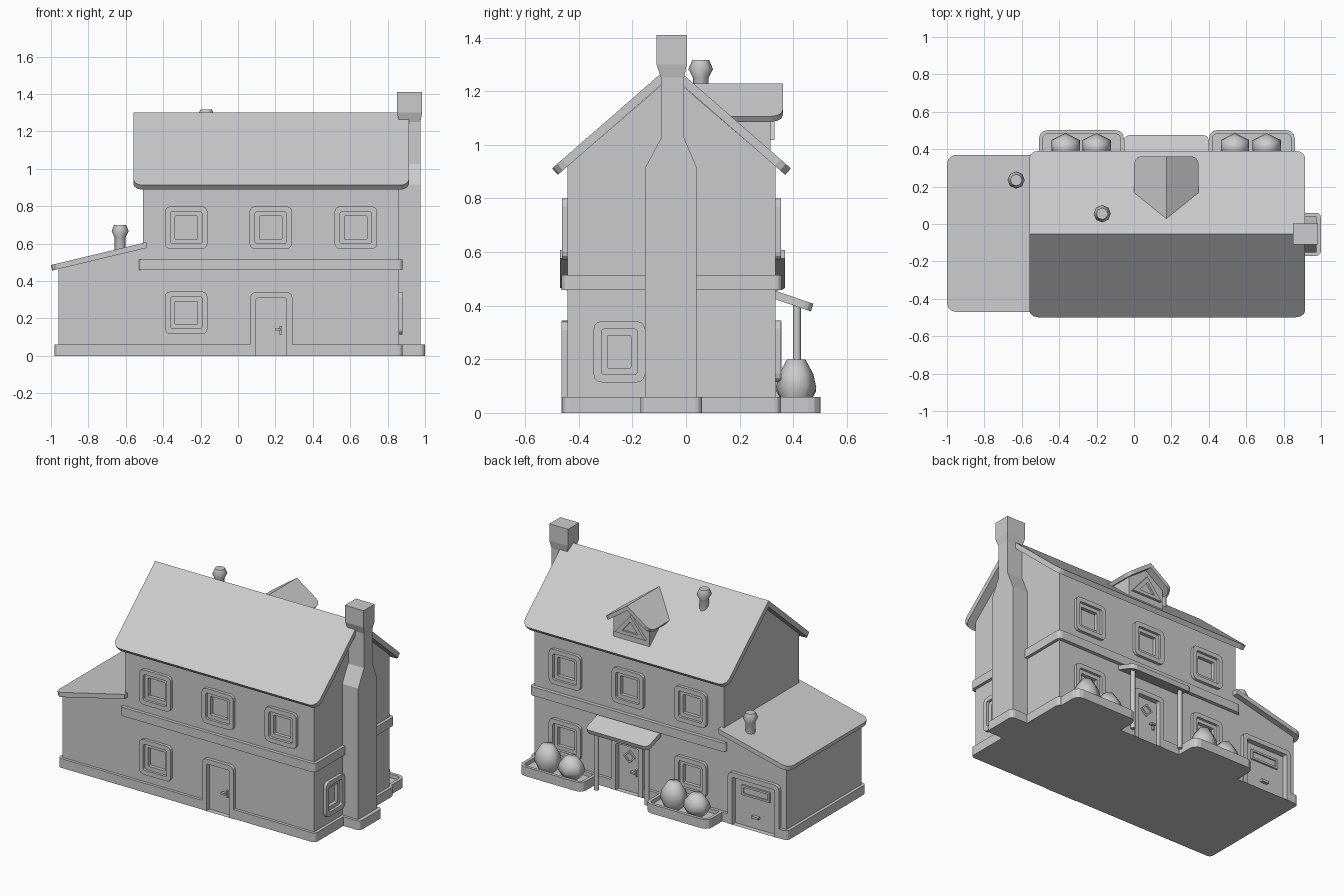
import bpy, bmesh, math
from mathutils import Vector, Matrix

if "Cube" in bpy.data.objects:
    bpy.data.objects.remove(bpy.data.objects["Cube"])

X, Y, Z = Vector((1, 0, 0)), Vector((0, 1, 0)), Vector((0, 0, 1))
I = Matrix.Identity(4)


def loft(name, loops, M=I, smooth=None):
    """Closed solid skinned through loops that share one point count."""
    bm = bmesh.new()
    rows = [[bm.verts.new(M @ Vector(p)) for p in l] for l in loops]
    n = len(rows[0])
    for a, b in zip(rows, rows[1:]):
        for i in range(n):
            bm.faces.new((a[i], a[(i + 1) % n], b[(i + 1) % n], b[i]))
    bm.faces.new(rows[0])
    bm.faces.new(rows[-1])
    bmesh.ops.recalc_face_normals(bm, faces=bm.faces)
    me = bpy.data.meshes.new(name)
    bm.to_mesh(me)
    bm.free()
    ob = bpy.data.objects.new(name, me)
    bpy.context.collection.objects.link(ob)
    if smooth:
        bpy.ops.object.select_all(action='DESELECT')
        ob.select_set(True)
        bpy.context.view_layer.objects.active = ob
        bpy.ops.object.shade_smooth_by_angle(angle=math.radians(smooth))
    return ob


def rr(x0, x1, y0, y1, r, d, flat_bottom=False):
    """Rounded rectangle loop at depth d."""
    pts = [(x0, y0, d), (x1, y0, d)] if flat_bottom else []
    corners = [(x0 + r, y0 + r, 180), (x1 - r, y0 + r, 270), (x1 - r, y1 - r, 0), (x0 + r, y1 - r, 90)]
    for cx, cy, a in corners[2 if flat_bottom else 0:]:
        for k in range(4):
            t = math.radians(a + k * 30)
            pts.append((cx + r * math.cos(t), cy + r * math.sin(t), d))
    return pts


def rbox(name, x0, x1, y0, y1, z0, z1, r):
    return loft(name, [rr(x0, x1, y0, y1, r, z) for z in (z0, z1)])


def rect(x0, x1, y0, y1, z):
    return [(x0, y0, z), (x1, y0, z), (x1, y1, z), (x0, y1, z)]


def box(name, x0, x1, y0, y1, z0, z1, M=I):
    return loft(name, [rect(x0, x1, y0, y1, z) for z in (z0, z1)], M)


def wall(o, u, d):
    """Wall frame: u across, z up, d outward."""
    M = Matrix((u, Z, d)).transposed().to_4x4()
    M.translation = o
    return M


front = lambda x, z: wall((x, -0.442, z), X, -Y)
back = lambda x, z: wall((x, 0.334, z), -X, Y)
cutters = []


def cut(hw, z0, z1, M):
    cutters.append(box("wall_cutter", -hw, hw, z0, z1, -0.028, 0.1, M))


def window(name, M, w=0.114):
    h = 0.114
    R = lambda i, r, d: rr(-w + i, w - i, -h + i, h - i, r, d)
    loft(name, [R(0, .03, -.032), R(0, .03, .02), R(.029, .012, .02), R(.029, .012, .003),
                R(.053, .004, .003), R(.053, .004, -.02)], M)
    cut(w - .025, -h + .025, h - .025, M)


def door(name, M, w):
    R = lambda i, r, d: rr(-w + i, w - i, 0, .34 - i, r, d, True)
    loft(name, [R(0, .03, -.032), R(0, .03, .022), R(.032, .008, .022), R(.032, .008, -.012)], M)
    cut(w - .025, -.02, .31, M)


def handle(name, M):
    box(name + "_plate", .045, .057, .115, .158, -.02, .002, M)
    box(name + "_lever", .02, .053, .135, .147, .0, .02, M)


def frame(name, outer, inner, d0, d1, d2, M):
    loft(name, [[(*p, d) for p in o] for o, d in ((outer, d0), (outer, d1), (inner, d1), (inner, d2))], M)


def roof(name, O, A, B, a0, a1, width, drop, t, r, round0=True):
    """One sloping slab from ridge O, outward along B, eave corners rounded."""
    S = math.hypot(width, drop)
    c, s = width / S, drop / S
    pts = [(a0, 0)]
    arcs = [(a1 - r, 90, -30)]
    if round0:
        arcs.insert(0, (a0 + r, 180, -30))
    else:
        pts.append((a0, S))
    for ca, st, step in arcs:
        for k in range(4):
            q = math.radians(st + step * k)
            pts.append((ca + r * math.cos(q), S - r + r * math.sin(q)))
    pts.append((a1, 0))
    O = Vector(O)
    top = [O + A * a + B * v * c - Z * v * s for a, v in pts]
    low = [p - (Z * t / c if v == 0 else (B * s + Z * c) * t) for p, (a, v) in zip(top, pts)]
    return loft(name, [low, top])


def turned(name, x, y, prof, n, sx=1, smooth=60):
    return loft(name, [[(x + sx * r * math.sin(i * math.tau / n), y + r * math.cos(i * math.tau / n), z)
                        for i in range(n)] for r, z in prof], I, smooth)


# Walls and plinth
gable = [(-.442, 0), (.334, 0), (.334, .92), (-.054, 1.255), (-.442, .92)]
house = loft("house_walls", [[(x, y, z) for y, z in gable] for x in (-.508, .86)])
lean = [(-.96, 0), (-.508, 0), (-.508, .573), (-.96, .464)]
garage = loft("garage_walls", [[(x, y, z) for x, z in lean] for y in (-.442, .334)])
plinth = rbox("plinth", -.98, .88, -.461, .353, 0, .06, .025)
rbox("floor_band", -.53, .88, -.464, .358, .458, .515, .025)

# Roofs
for side, B in (("front", -Y), ("back", Y)):
    roof("main_roof_" + side, (0, -.054, 1.30), X, B, -.56, .915, .445, .388, .032, .05)
roof("garage_roof", (-.49, 0, .607), Y, -X, -.47, .37, .51, .122, .03, .05)
roof("porch_roof", (0, .32, .46), X, Y, -.053, .40, .155, .053, .03, .03)

# Windows on all sides
for x in (-.277, .175, .63):
    window("front_upper_window", front(x, .685))
    window("back_upper_window", back(x, .685))
window("front_lower_window", front(-.277, .23))
for x in (-.277, .63):
    window("back_lower_window", back(x, .23))
window("side_window", wall((.86, -.249, .228), Y, X), .096)

# Doors
for name, M in (("front_door", front(.178, 0)), ("back_door", back(.178, 0))):
    door(name, M, .113)
    handle(name + "_handle", M)
diamond = lambda k: [(0, .23 - k), (k, .23), (0, .23 + k), (-k, .23)]
frame("door_diamond_window", diamond(.042), diamond(.028), -.02, .0, -.008, back(.178, 0))
G = back(-.735, 0)
door("garage_door", G, .185)
slot = lambda i: [(-.1 + i, .2 + i), (.1 - i, .2 + i), (.1 - i, .265 - i), (-.1 + i, .265 - i)]
frame("garage_door_window", slot(0), slot(.013), -.02, .0, -.008, G)
box("garage_door_handle", -.025, .025, .07, .085, -.02, .008, G)

# Recess the openings
for ob in (house, garage, plinth):
    for c in cutters:
        m = ob.modifiers.new("opening", 'BOOLEAN')
        m.operation, m.solver, m.object = 'DIFFERENCE', 'EXACT', c
bpy.context.view_layer.update()
dg = bpy.context.evaluated_depsgraph_get()
baked = [(ob, bpy.data.meshes.new_from_object(ob.evaluated_get(dg))) for ob in (house, garage, plinth)]
for ob, me in baked:
    ob.modifiers.clear()
    ob.data = me
for c in cutters:
    bpy.data.objects.remove(c)

# Chimney
loft("chimney", [rect(.84, .975, y0, y1, z) for y0, y1, z in
                 ((-.152, .04, 0), (-.152, .04, .915))] +
     [rect(x0, x1, y0, y1, z) for x0, x1, y0, y1, z in
      ((.862, .975, -.093, -.007, 1.026), (.862, .975, -.093, -.007, 1.25),
       (.85, .985, -.11, .003, 1.30), (.85, .985, -.11, .003, 1.41))])
rbox("chimney_base", .82, 1.0, -.17, .06, 0, .06, .025)

# Dormer
for side, B in (("left", -X), ("right", X)):
    roof("dormer_roof_" + side, (.173, 0, 1.228), Y, B, .025, .362, .173, .122, .025, .045, False)
dorm = [(-.13, .95), (.13, .95), (.13, 1.112), (0, 1.2), (-.13, 1.112)]
loft("dormer_walls", [[(.173 + x, y, z) for x, z in dorm] for y in (.06, .315)])
frame("dormer_window", [(-.11, 1.018), (.11, 1.018), (0, 1.15)], [(-.058, 1.04), (.058, 1.04), (0, 1.11)],
      -.02, .016, .003, wall((.173, .315, 0), -X, Y))

# Roof vents
for x, y, z in ((-.63, .235, .70), (-.17, .055, 1.316)):
    turned("roof_vent", x, y, [(.029, z - .16), (.029, z - .066), (.046, z - .034), (.031, z)], 8)

# Porch posts
for x in (-.008, .356):
    turned("porch_post", x, .414, [(.015, 0), (.015, .41)], 8)

# Planters with two bushes each
for x0, x1, tall, short in ((-.508, -.053, -.2, -.366), (.40, .86, .71, .54)):
    R = lambda i, z: rr(x0 + i, x1 - i, .30 + i, .502 - i, .045 - i, z)
    loft("planter", [R(0, 0), R(0, .06), R(.02, .06), R(.02, .035)])
    for x, h in ((tall, .2), (short, .165)):
        k = (h - .03) / .17
        turned("bush", x, .411, [(.046, .03), (.075, .03 + .065 * k), (.064, .03 + .115 * k), (.034, h)],
               6, 1.17, 65)
